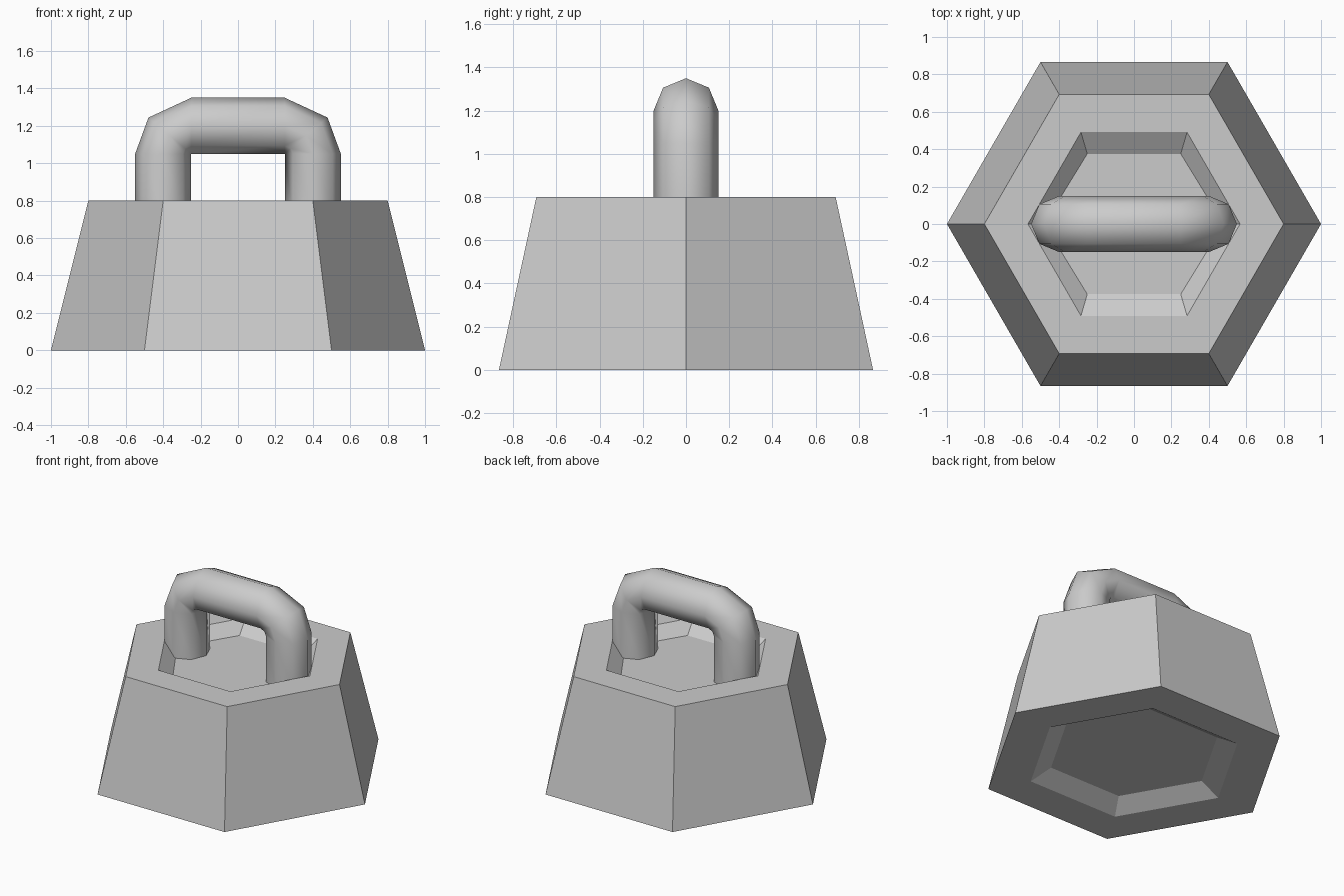
import bpy, bmesh
from math import sin, cos, pi, radians

if "Cube" in bpy.data.objects:
    bpy.data.objects.remove(bpy.data.objects["Cube"])


def loft(name, rings):
    """Skin a list of equal-sized vertex rings and cap both ends."""
    bm = bmesh.new()
    loops = [[bm.verts.new(p) for p in ring] for ring in rings]
    n = len(loops[0])
    for a, b in zip(loops, loops[1:]):
        for i in range(n):
            j = (i + 1) % n
            bm.faces.new((a[i], a[j], b[j], b[i]))
    bm.faces.new(loops[0])
    bm.faces.new(loops[-1])
    bmesh.ops.remove_doubles(bm, verts=bm.verts, dist=0.0005)
    bmesh.ops.recalc_face_normals(bm, faces=bm.faces)
    mesh = bpy.data.meshes.new(name)
    bm.to_mesh(mesh)
    bm.free()
    obj = bpy.data.objects.new(name, mesh)
    bpy.context.collection.objects.link(obj)
    return obj


def hexagon(tip, z, corner=None):
    cx, cy = corner or (tip / 2, tip * sin(pi / 3))
    return [(tip, 0, z), (cx, cy, z), (-cx, cy, z),
            (-tip, 0, z), (-cx, -cy, z), (cx, -cy, z)]


# Tapered hexagonal body with a shallow recess in the bottom and the top
DEPTH = 0.075
loft("weight_body", [
    hexagon(0.57, DEPTH), hexagon(0.709, 0), hexagon(1.0, 0),
    hexagon(0.8, 0.8), hexagon(0.567, 0.8),
    hexagon(0.48, 0.8 - DEPTH, (0.25, 0.375)),
])


# Octagonal handle bar whose corners pivot about the inner edge
def handle_ring(side, angle, z=1.05, radius=0.15):
    a = radians(angle)
    ring = []
    for k in range(8):
        t = k * pi / 4
        d = radius + radius * cos(t)
        ring.append((side * (0.25 + d * cos(a)), radius * sin(t), z + d * sin(a)))
    return ring


half = [(0, 0.8 - DEPTH), (0, 1.05), (40.3, 1.05), (90, 1.05)]
handle = loft("handle", [handle_ring(-1, a, z) for a, z in half]
              + [handle_ring(1, a, z) for a, z in reversed(half)])
bpy.context.view_layer.objects.active = handle
handle.select_set(True)
bpy.ops.object.shade_smooth_by_angle(angle=radians(50))
